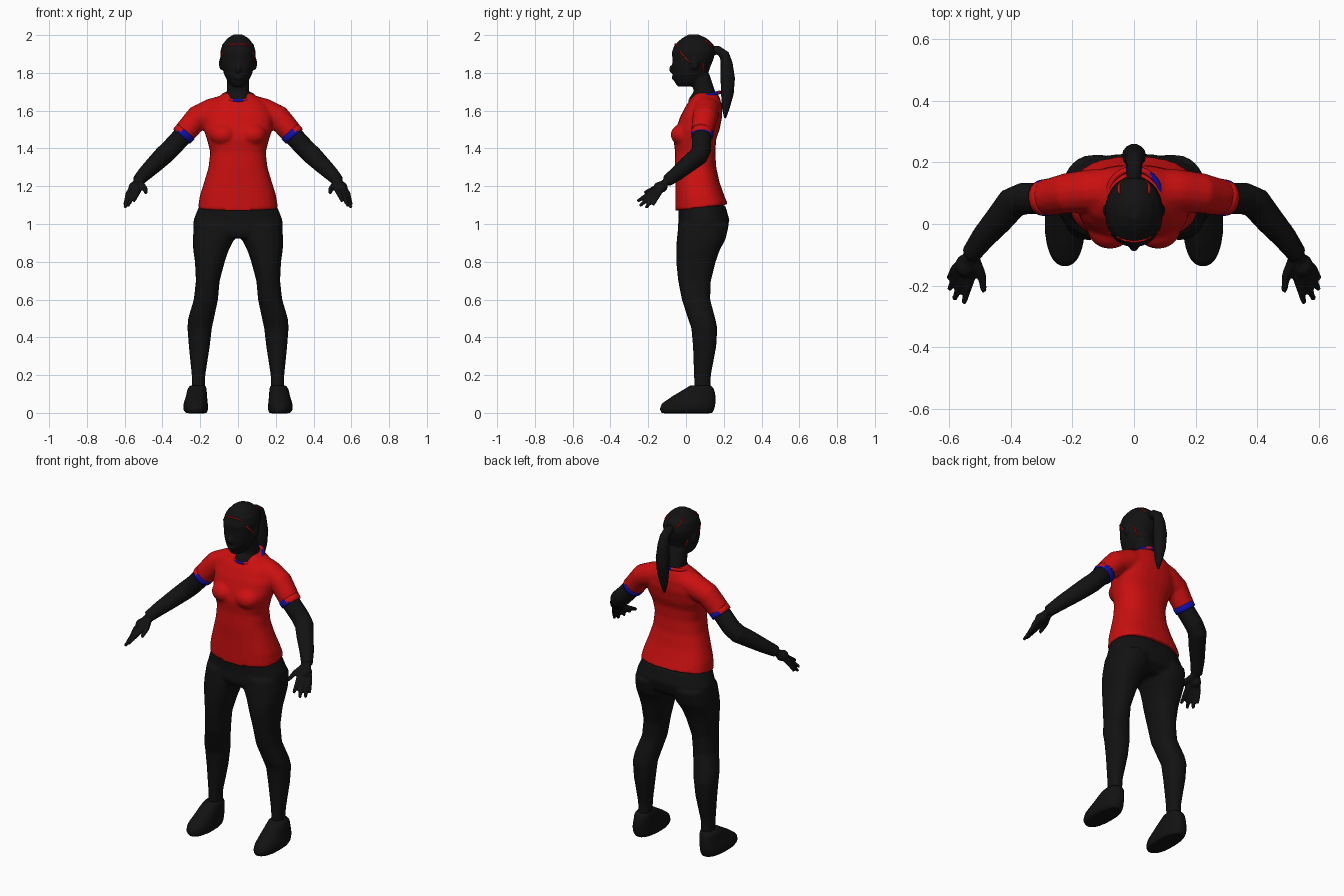
import bpy, bmesh
from math import cos, sin, pi, copysign
from mathutils import Vector, Matrix
from mathutils.bvhtree import BVHTree

if "Cube" in bpy.data.objects:
    bpy.data.objects.remove(bpy.data.objects["Cube"])


def material(name, rgb):
    m = bpy.data.materials.new(name)
    m.use_nodes = True
    m.diffuse_color = (*rgb, 1)
    bsdf = next(n for n in m.node_tree.nodes if n.type == "BSDF_PRINCIPLED")
    bsdf.inputs["Base Color"].default_value = (*rgb, 1)
    bsdf.inputs["Roughness"].default_value = 0.8
    return m


BLACK = material("black", (0.006, 0.006, 0.006))
RED = material("red", (0.6, 0.005, 0.005))
BLUE = material("blue", (0.005, 0.005, 0.4))


def bridge(bm, rings, caps=True, closed=False):
    """Join successive rings of vertices with quads."""
    n = len(rings[0])
    pairs = list(zip(rings, rings[1:]))
    if closed:
        pairs.append((rings[-1], rings[0]))
    for a, b in pairs:
        for i in range(n):
            j = (i + 1) % n
            bm.faces.new((a[i], a[j], b[j], b[i]))
    if caps and not closed:
        bm.faces.new(rings[0])
        bm.faces.new(rings[-1])


def stack(bm, rows, side=1, power=2.3, n=28):
    """Loft level superellipses given as (z, x0, x1, y0, y1)."""
    rings = []
    for z, x0, x1, y0, y1 in rows:
        ring = []
        for i in range(n):
            c, s = cos(2 * pi * i / n), sin(2 * pi * i / n)
            px = copysign(abs(c) ** (2 / power), c)
            py = copysign(abs(s) ** (2 / power), s)
            x = (x0 + x1) / 2 + px * (x1 - x0) / 2
            y = (y0 + y1) / 2 + py * (y1 - y0) / 2
            ring.append(bm.verts.new((side * x, y, z)))
        rings.append(ring)
    bridge(bm, rings)


def centred(rows):
    return [(z, -w, w, y0, y1) for z, w, y0, y1 in rows]


def tube(bm, path, side=1, n=14, closed=False):
    """Sweep circles along points given as (x, y, z, radius)."""
    pts = [Vector(p[:3]) for p in path]
    rings, last = [], len(pts) - 1
    for k, p in enumerate(pts):
        if closed:
            t = pts[(k + 1) % len(pts)] - pts[k - 1]
        else:
            t = pts[min(k + 1, last)] - pts[max(k - 1, 0)]
        t.normalize()
        ref = Vector((0, 0, 1)) if closed else Vector((1, 0, 0.6))
        u = (ref - t * ref.dot(t)).normalized()
        v = t.cross(u)
        ring = []
        for i in range(n):
            a = 2 * pi * i / n
            q = p + (u * cos(a) + v * sin(a)) * path[k][3]
            ring.append(bm.verts.new((side * q.x, q.y, q.z)))
        rings.append(ring)
    bridge(bm, rings, closed=closed)


def ball(bm, centre, size):
    mat = Matrix.Translation(centre) @ Matrix.Diagonal((*size, 1))
    bmesh.ops.create_uvsphere(bm, u_segments=16, v_segments=10, radius=1, matrix=mat)


def finish(bm, name, mats, voxel=0, rule=None):
    """Turn the bmesh into an object, fusing its parts when voxel is set."""
    bmesh.ops.recalc_face_normals(bm, faces=bm.faces[:])
    bm.normal_update()
    for f in bm.faces:
        f.smooth = True
        if rule:
            f.material_index = rule(f)
    me = bpy.data.meshes.new(name)
    bm.to_mesh(me)
    bm.free()
    ob = bpy.data.objects.new(name, me)
    bpy.context.scene.collection.objects.link(ob)
    for m in mats:
        me.materials.append(m)
    if voxel:
        r = ob.modifiers.new("fuse", "REMESH")
        r.mode = "VOXEL"
        r.voxel_size = voxel
        r.use_smooth_shade = True
        s = ob.modifiers.new("soften", "SMOOTH")
        s.factor = 0.5
        s.iterations = 4
    return ob


SIDES = (1, -1)

# Trousers: hips and both legs
bm = bmesh.new()
stack(bm, centred([(0.925, 0.2, -0.03, 0.17), (0.96, 0.236, -0.045, 0.215),
                   (1.02, 0.236, -0.04, 0.23), (1.1, 0.205, -0.042, 0.208)]))
for s in SIDES:
    stack(bm, [(0.11, .175, .243, .045, .13), (0.2, .173, .245, .042, .132),
               (0.35, .15, .26, .037, .16), (0.45, .138, .268, .028, .166),
               (0.5, .127, .264, .01, .155), (0.6, .106, .234, -.022, .128),
               (0.7, .097, .223, -.042, .132), (0.8, .07, .228, -.052, .157),
               (0.86, .05, .237, -.052, .178), (0.92, .02, .24, -.049, .21),
               (1.0, .015, .232, -.04, .228)], s)
finish(bm, "trousers", [BLACK], 0.01)

# Shoes
for s, word in zip(SIDES, ("left", "right")):
    bm = bmesh.new()
    stack(bm, [(-0.002, .165, .277, -.13, .14), (0.02, .158, .29, -.14, .15),
               (0.05, .16, .288, -.128, .157), (0.09, .164, .275, -.07, .157),
               (0.125, .166, .268, -.01, .15), (0.145, .17, .255, .02, .135)], s)
    finish(bm, word + "_shoe", [BLACK], 0.008)

# Shirt: torso, bust and sleeves
bm = bmesh.new()
stack(bm, centred([(1.085, .212, -.057, .222), (1.15, .202, -.057, .203),
                   (1.22, .18, -.057, .178), (1.3, .156, -.06, .16),
                   (1.38, .147, -.058, .155), (1.45, .165, -.066, .16),
                   (1.5, .182, -.055, .178), (1.57, .185, -.03, .192),
                   (1.63, .16, .002, .19), (1.67, .11, .032, .178),
                   (1.695, .07, .052, .165)]), power=2.5)
for v in bm.verts:
    if v.co.z < 1.1:
        v.co.z += (v.co.y - 0.07) * 0.12
for s in SIDES:
    ball(bm, (s * 0.078, -0.012, 1.472), (0.075, 0.07, 0.06))
    tube(bm, [(.05, .11, 1.617, .072), (.14, .108, 1.595, .07),
              (.215, .1, 1.563, .066), (.26, .09, 1.51, .062),
              (.293, .085, 1.47, .059)], s)
finish(bm, "shirt", [RED], 0.009)

# Head, neck, arms and hands
bm = bmesh.new()
stack(bm, centred([(1.728, .028, -.045, .03), (1.75, .052, -.06, .09),
                   (1.79, .073, -.07, .115), (1.83, .084, -.073, .128),
                   (1.87, .091, -.072, .145), (1.91, .094, -.075, .155),
                   (1.95, .083, -.06, .147), (1.983, .056, -.022, .11),
                   (2.004, .022, .015, .065)]), power=2.15)
head_surface = BVHTree.FromBMesh(bm)
stack(bm, centred([(1.62, .065, .025, .15), (1.66, .066, .014, .16),
                   (1.7, .06, .04, .155), (1.79, .057, .03, .125)]))
ball(bm, (0, -0.072, 1.82), (0.015, 0.018, 0.022))
ball(bm, (0, -0.064, 1.775), (0.025, 0.012, 0.014))
FINGERS = [
    ((.53, -.175, 1.172), (.552, -.258, 1.12)),
    ((.553, -.175, 1.16), (.583, -.245, 1.095)),
    ((.57, -.163, 1.155), (.599, -.212, 1.085)),
    ((.58, -.147, 1.16), (.6, -.175, 1.1)),
]
for s in SIDES:
    ball(bm, (s * 0.089, 0.045, 1.85), (0.012, 0.022, 0.035))
    tube(bm, [(.24, .09, 1.52, .05), (.3, .083, 1.46, .052),
              (.36, .082, 1.395, .052), (.395, .068, 1.362, .052),
              (.44, .012, 1.318, .047), (.49, -.045, 1.27, .04),
              (.53, -.1, 1.228, .032)], s)
    ball(bm, (s * 0.548, -0.135, 1.195), (0.032, 0.038, 0.03))
    for base, tip in FINGERS:
        tube(bm, [(.535, -.105, 1.225, .02), (*base, .0165), (*tip, .009)], s, 10)
    # Thumb
    tube(bm, [(.52, -.11, 1.215, .02), (.494, -.165, 1.19, .015),
              (.487, -.22, 1.165, .01)], s, 10)
finish(bm, "head_and_arms", [BLACK], 0.006)

# Ponytail
bm = bmesh.new()
tube(bm, [(0, .12, 1.915, .026), (0, .17, 1.92, .024), (0, .203, 1.895, .027),
          (0, .215, 1.85, .032), (0, .221, 1.77, .039), (0, .219, 1.69, .034),
          (0, .21, 1.61, .02), (0, .207, 1.56, .005)])
finish(bm, "ponytail", [BLACK])

# Cuffs: blue underneath, red on the outer side
for s, word in zip(SIDES, ("left", "right")):
    bm = bmesh.new()
    tube(bm, [(.276, .0865, 1.489, .0605), (.292, .085, 1.471, .06),
              (.299, .0845, 1.463, .058)], s, 20)
    finish(bm, word + "_cuff", [RED, BLUE],
           rule=lambda f: int(f.normal.x * s * 0.7 + f.normal.z * 0.7 < 0.45))

# Collar: a tilted ring showing blue in patches
bm = bmesh.new()
arc = [2 * pi * i / 40 for i in range(40)]
tube(bm, [(.082 * cos(a), .1 + .078 * sin(a), 1.675 + .022 * sin(a), .01) for a in arc],
     n=8, closed=True)


def collar_rule(f):
    c = f.calc_center_median()
    return int(c.x > 0.055 or abs(c.x) < 0.03 or c.x < -0.05 and c.y < 0.09)


finish(bm, "collar", [RED, BLUE], rule=collar_rule)

# Hair band: thin red strands lying on the head
STRANDS = [
    [(0, -.06, 1.955), (.03, -.057, 1.955), (.06, -.045, 1.945)],
    [(.085, -.035, 1.915), (.092, -.005, 1.88), (.092, .02, 1.853), (.092, .05, 1.85)],
    [(.05, .1, 1.975), (.05, .125, 1.955), (.04, .15, 1.935)],
    [(.08, .09, 1.85), (.075, .1, 1.82), (.07, .105, 1.79)],
]
bm = bmesh.new()
for s in SIDES:
    for strand in STRANDS:
        path = []
        for p in strand:
            spot, normal, _, _ = head_surface.find_nearest(Vector(p))
            path.append((*spot, 0.004))
        tube(bm, path, s, 6)
finish(bm, "hair_band", [RED])
